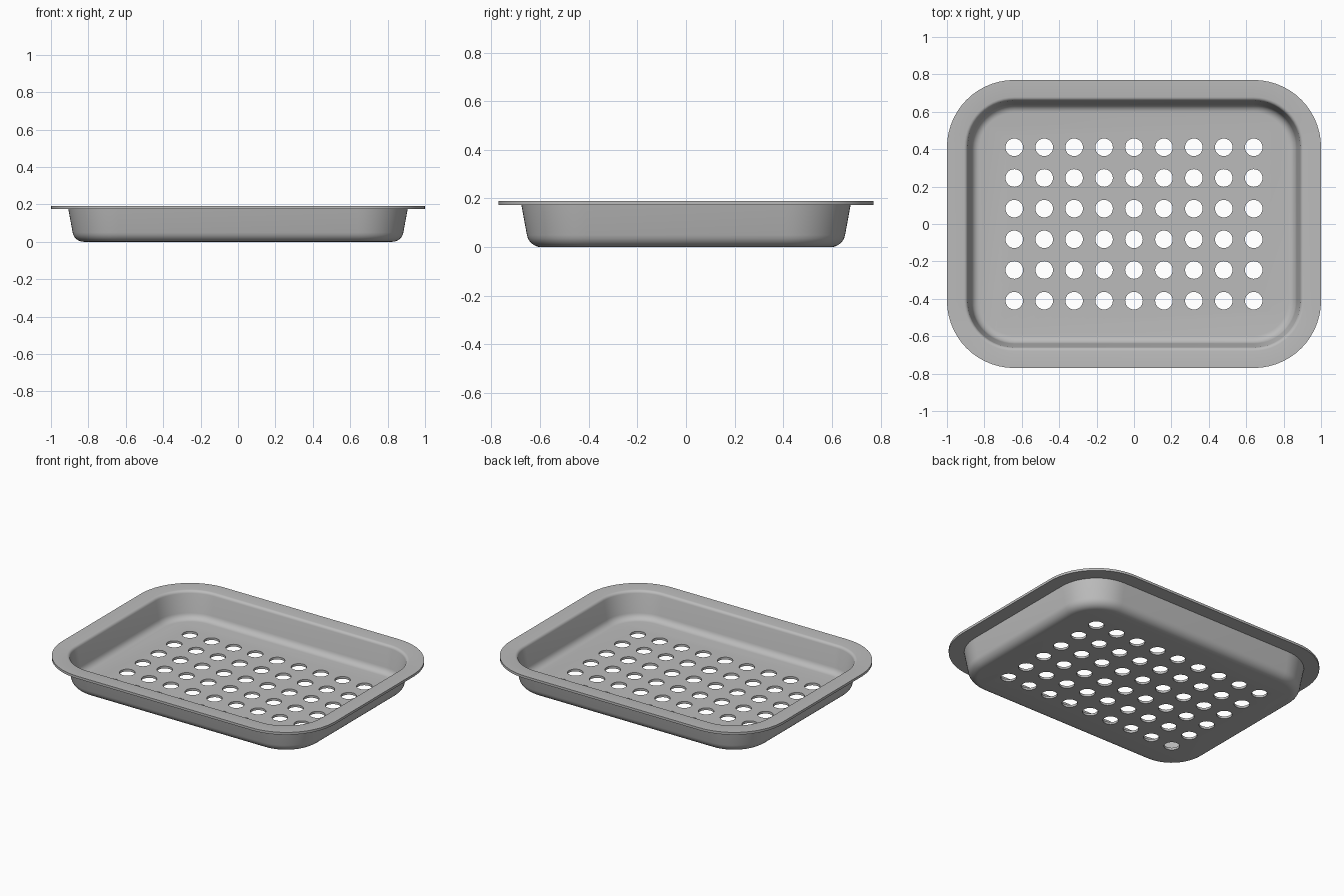
import bpy
import bmesh
from math import cos, sin, pi, radians
from mathutils import Matrix

cube = bpy.data.objects.get("Cube")
if cube:
    bpy.data.objects.remove(cube, do_unlink=True)

# Brushed metal grey
metal = bpy.data.materials.new("metal_grey")
metal.use_nodes = True
grey = (0.5, 0.5, 0.5, 1)
metal.diffuse_color = grey
metal.node_tree.nodes["Principled BSDF"].inputs["Base Color"].default_value = grey

CORNER_X, CORNER_Y = 0.64, 0.41   # shared centres of all rounded corners
CORNER_STEPS = 14


def make_object(name, bm):
    mesh = bpy.data.meshes.new(name)
    bm.to_mesh(mesh)
    bm.free()
    mesh.materials.append(metal)
    obj = bpy.data.objects.new(name, mesh)
    bpy.context.collection.objects.link(obj)
    return obj


def arc(cx, cz, r, start, end, steps):
    angles = [radians(start + (end - start) * i / steps) for i in range(steps + 1)]
    return [(cx + r * cos(a), cz + r * sin(a)) for a in angles]


def rounded_ring(bm, reach, z):
    """Rounded rectangle whose half width is reach."""
    r = reach - CORNER_X
    ring = []
    for quarter, (sx, sy) in enumerate([(1, 1), (-1, 1), (-1, -1), (1, -1)]):
        for i in range(CORNER_STEPS + 1):
            a = (quarter + i / CORNER_STEPS) * pi / 2
            ring.append(bm.verts.new((sx * CORNER_X + r * cos(a),
                                      sy * CORNER_Y + r * sin(a), z)))
    return ring


# Tray section, from the underside up round the flange and down to the floor
profile = arc(0.825, 0.06, 0.06, -90, -10, 6)
profile += [(0.907, 0.174), (1.0, 0.174), (1.0, 0.19)]
profile += arc(0.909, 0.17, 0.02, 90, 170, 4)
profile += arc(0.825, 0.06, 0.045, -10, -90, 6)

bm = bmesh.new()
rings = [rounded_ring(bm, reach, z) for reach, z in profile]
for low, high in zip(rings, rings[1:]):
    n = len(low)
    for i in range(n):
        j = (i + 1) % n
        bm.faces.new((low[i], low[j], high[j], high[i]))
bm.faces.new(rings[0][::-1])
bm.faces.new(rings[-1])
bmesh.ops.recalc_face_normals(bm, faces=bm.faces)
tray = make_object("perforated_tray", bm)

# Drain holes in a regular grid
bm = bmesh.new()
for col in range(9):
    for row in range(6):
        spot = Matrix.Translation(((col - 4) * 0.16, (row - 2.5) * 0.164, 0.02))
        bmesh.ops.create_cone(bm, cap_ends=True, segments=28, radius1=0.047,
                              radius2=0.047, depth=0.12, matrix=spot)
cutter = make_object("hole_cutter", bm)
cutter.hide_render = True

holes = tray.modifiers.new("drain_holes", 'BOOLEAN')
holes.operation = 'DIFFERENCE'
holes.solver = 'EXACT'
holes.object = cutter

bpy.ops.object.select_all(action='DESELECT')
tray.select_set(True)
bpy.context.view_layer.objects.active = tray
bpy.ops.object.modifier_apply(modifier=holes.name)
bpy.data.objects.remove(cutter, do_unlink=True)
bpy.ops.object.shade_smooth_by_angle(angle=radians(35))
